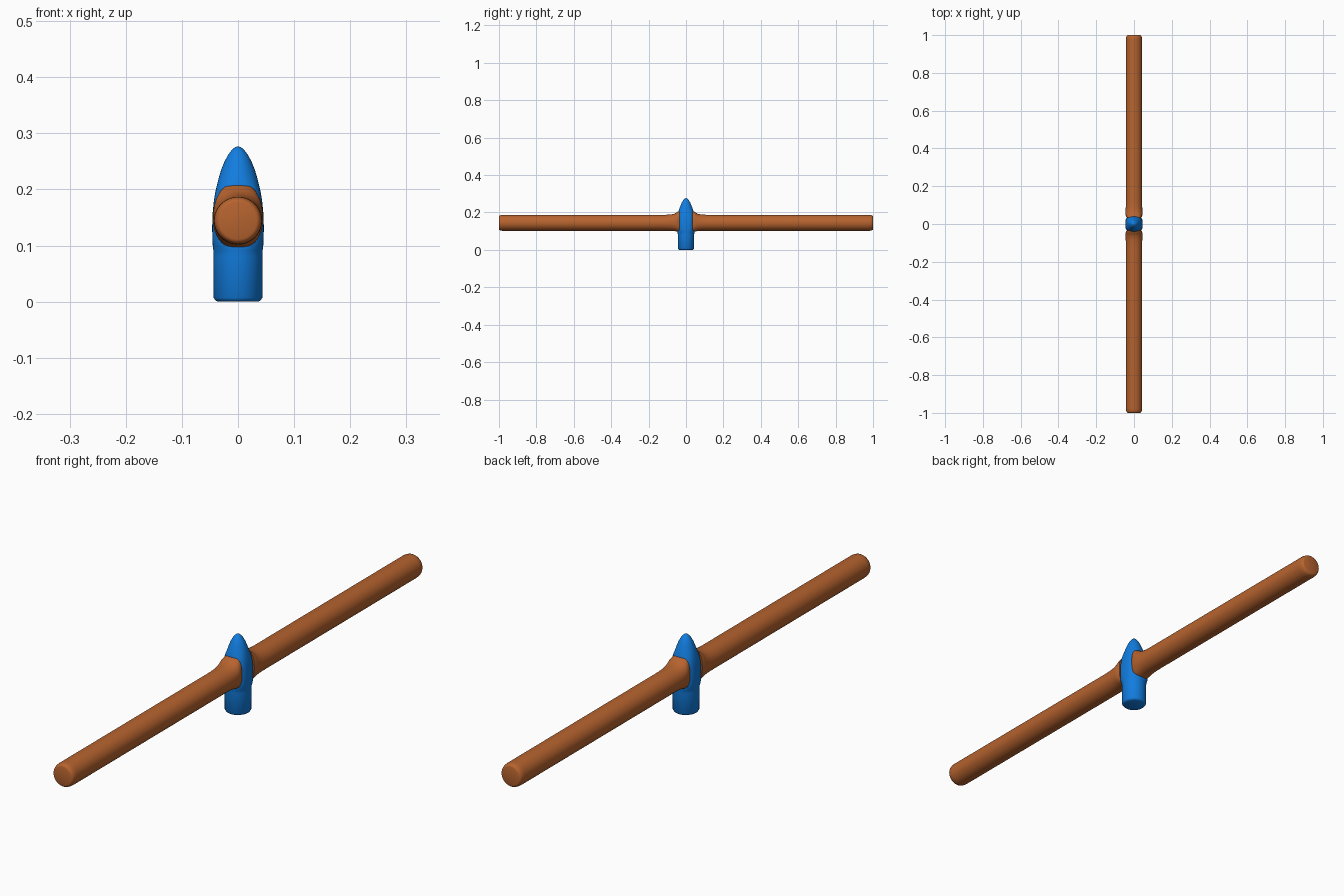
import bpy, bmesh, math
from mathutils import Vector

SIDES = 48


def material(name, rgb):
    m = bpy.data.materials.new(name)
    m.diffuse_color = (*rgb, 1)
    return m


blue = material("blue", (0.006, 0.205, 0.74))
brown = material("wood brown", (0.47, 0.125, 0.028))


def ring(a, b, n):
    """Superellipse outline with half sizes a, b and exponent n."""
    pts = []
    for i in range(SIDES):
        t = 2 * math.pi * i / SIDES
        c, s = math.cos(t), math.sin(t)
        pts.append((a * math.copysign(abs(c) ** (2 / n), c),
                    b * math.copysign(abs(s) ** (2 / n), s)))
    return pts


def loft(name, rings, mat):
    """Skin a list of 3D rings and close both ends."""
    bm = bmesh.new()
    loops = [[bm.verts.new(Vector(p)) for p in r] for r in rings]
    for r0, r1 in zip(loops, loops[1:]):
        for i in range(SIDES):
            j = (i + 1) % SIDES
            bm.faces.new((r0[i], r0[j], r1[j], r1[i]))
    bm.faces.new(loops[0])
    bm.faces.new(loops[-1])
    bmesh.ops.recalc_face_normals(bm, faces=bm.faces)
    me = bpy.data.meshes.new(name)
    bm.to_mesh(me)
    bm.free()
    me.materials.append(mat)
    ob = bpy.data.objects.new(name, me)
    bpy.context.collection.objects.link(ob)
    bpy.context.view_layer.objects.active = ob
    ob.select_set(True)
    bpy.ops.object.shade_smooth_by_angle(angle=math.radians(50))
    ob.select_set(False)
    return ob


# Central post with rounded foot, swelling at the joint and a domed nose
# columns: z, half width x, half depth y, squareness
post = [
    (0.000, 0.036, 0.036, 2), (0.002, 0.040, 0.040, 2), (0.007, 0.0435, 0.0435, 2),
    (0.080, 0.0437, 0.0437, 2), (0.092, 0.0440, 0.0450, 2.1), (0.100, 0.0450, 0.0460, 2.4),
    (0.115, 0.0458, 0.0420, 3.0), (0.135, 0.0460, 0.0410, 3.2), (0.160, 0.0450, 0.0410, 3.2),
    (0.180, 0.0430, 0.0410, 3.0), (0.195, 0.0405, 0.0410, 2.7), (0.208, 0.0375, 0.0395, 2.4),
    (0.220, 0.0345, 0.0355, 2.1), (0.235, 0.0300, 0.0300, 2), (0.250, 0.0240, 0.0240, 2),
    (0.262, 0.0175, 0.0175, 2), (0.270, 0.0115, 0.0115, 2), (0.275, 0.0060, 0.0060, 2),
    (0.277, 0.0008, 0.0008, 2),
]
loft("center_post", [[(x, y, z) for x, y in ring(a, b, n)] for z, a, b, n in post], blue)

# Long rods, flaring into a collar where they meet the post
# columns: distance along y, half width x, top z, bottom z, squareness
rod = [
    (0.035, 0.0405, 0.209, 0.096, 2.8), (0.044, 0.0435, 0.205, 0.097, 2.6),
    (0.052, 0.0445, 0.199, 0.099, 2.4), (0.063, 0.0443, 0.193, 0.101, 2.2),
    (0.085, 0.0437, 0.189, 0.102, 2.05), (0.120, 0.0430, 0.187, 0.102, 2),
    (0.975, 0.0430, 0.187, 0.102, 2), (0.986, 0.0422, 0.1865, 0.1025, 2),
    (0.994, 0.0400, 0.1845, 0.1045, 2), (0.9985, 0.0370, 0.1815, 0.1075, 2),
    (1.000, 0.0330, 0.1775, 0.1115, 2),
]
for name, side in (("front_rod", -1), ("back_rod", 1)):
    loft(name, [[(x, side * d, (top + low) / 2 + z) for x, z in ring(a, (top - low) / 2, n)]
                for d, a, top, low, n in rod], brown)
